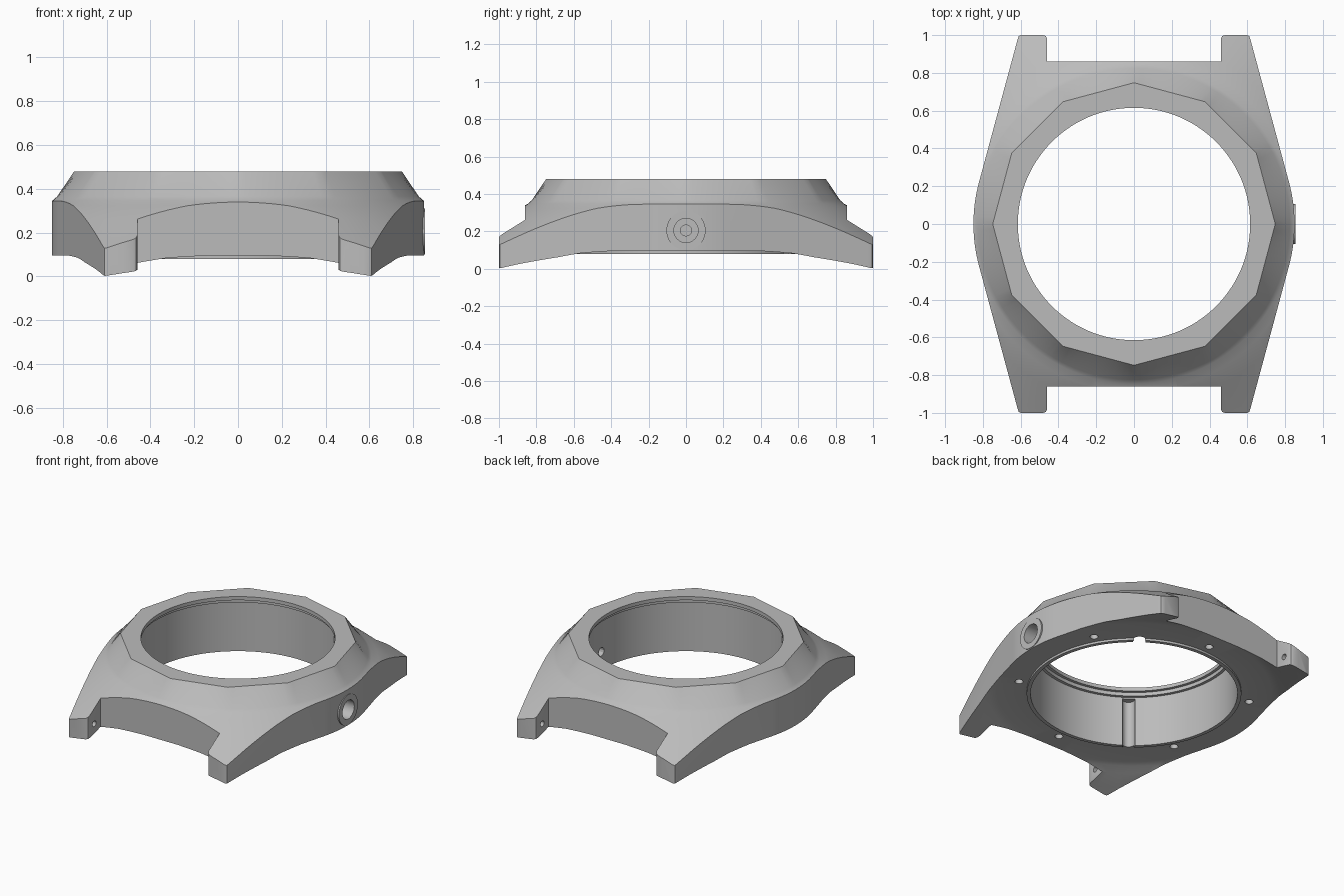
import bpy, bmesh, math
from mathutils import Matrix, Vector

cube = bpy.data.objects.get("Cube")
if cube:
    bpy.data.objects.remove(cube, do_unlink=True)

steel = bpy.data.materials.new("brushed_grey")
steel.use_nodes = True
GREY = (0.5, 0.5, 0.5, 1)
steel.diffuse_color = GREY
steel.node_tree.nodes["Principled BSDF"].inputs["Base Color"].default_value = GREY


def make_object(name, bm):
    bmesh.ops.recalc_face_normals(bm, faces=bm.faces)
    mesh = bpy.data.meshes.new(name)
    bm.to_mesh(mesh)
    bm.free()
    obj = bpy.data.objects.new(name, mesh)
    bpy.context.collection.objects.link(obj)
    return obj


def lathe(name, profile, steps=144):
    """Closed profile of (radius, z, sides); sides > 0 gives a polygonal ring."""
    bm = bmesh.new()
    rings = []
    for i in range(steps):
        a = math.tau * i / steps
        ring = []
        for r, z, sides in profile:
            if sides:
                half = math.pi / sides
                r *= math.cos(half) / math.cos(a % (2 * half) - half)
            ring.append(bm.verts.new((r * math.cos(a), r * math.sin(a), z)))
        rings.append(ring)
    n = len(profile)
    for i in range(steps):
        a, b = rings[i], rings[(i + 1) % steps]
        for j in range(n):
            k = (j + 1) % n
            bm.faces.new((a[j], b[j], b[k], a[k]))
    return make_object(name, bm)


def prism(name, outline, z0, z1):
    bm = bmesh.new()
    face = bm.faces.new([bm.verts.new((x, y, z0)) for x, y in outline])
    new = bmesh.ops.extrude_face_region(bm, geom=[face])["geom"]
    top = [v for v in new if isinstance(v, bmesh.types.BMVert)]
    bmesh.ops.translate(bm, verts=top, vec=(0, 0, z1 - z0))
    return make_object(name, bm)


def rod(name, start, end, radius, sides=24):
    start, end = Vector(start), Vector(end)
    axis = end - start
    turn = axis.to_track_quat("Z", "Y").to_matrix().to_4x4()
    bm = bmesh.new()
    bmesh.ops.create_cone(bm, cap_ends=True, segments=sides, radius1=radius,
                          radius2=radius, depth=axis.length,
                          matrix=Matrix.Translation((start + end) / 2) @ turn)
    return make_object(name, bm)


def combine(obj, tool, operation):
    mod = obj.modifiers.new("shape", "BOOLEAN")
    mod.object, mod.operation, mod.solver = tool, operation, "EXACT"
    bpy.context.view_layer.objects.active = obj
    bpy.ops.object.modifier_apply(modifier=mod.name)
    bpy.data.objects.remove(tool, do_unlink=True)


# Turned section: underside, sloping lug tops, twelve-sided bezel, stepped bore
case = lathe("watch_case", [
    (0.655, 0.08, 0), (0.68, 0.08, 0), (0.68, 0.095, 0), (0.87, 0.095, 0),
    (0.92, 0.084, 0), (0.975, 0.062, 0), (1.1, 0.025, 0), (1.17, 0.002, 0),
    (1.3, -0.04, 0), (1.3, 0.04, 0), (1.1, 0.175, 0), (0.975, 0.262, 0),
    (0.89, 0.323, 0), (0.845, 0.348, 0), (0.825, 0.366, 0),
    (0.748, 0.48, 12), (0.615, 0.48, 0), (0.615, 0.455, 0),
    (0.635, 0.455, 0), (0.635, 0.43, 0), (0.655, 0.43, 0)])

# Plan outline: round flanks running tangent into four tapered lugs
flank = [math.radians(1 + 2 * i) for i in range(8)]
quarter = [(0.85 * math.cos(a), 0.85 * math.sin(a)) for a in flank]
quarter += [(0.615, 0.982), (0.61, 0.995), (0.598, 1), (0.48, 1),
            (0.466, 0.994), (0.46, 0.98), (0.46, 0.86)]
back = quarter + [(-x, y) for x, y in reversed(quarter)]
outline = back + [(x, -y) for x, y in reversed(back)]
combine(case, prism("plan_outline", outline, -0.2, 0.7), "INTERSECT")

# Crown seat and stem tube on the left flank
combine(case, rod("crown_seat", (0.75, 0, 0.205), (0.854, 0, 0.205), 0.105, 40), "UNION")
combine(case, rod("crown_hole", (0.73, 0, 0.205), (0.95, 0, 0.205), 0.065, 32), "DIFFERENCE")
combine(case, rod("stem_hole", (0.58, 0, 0.205), (0.8, 0, 0.205), 0.03, 12), "DIFFERENCE")

# Six screw holes around the underside
for i in range(6):
    a = math.radians(30 + 60 * i)
    x, y = 0.74 * math.cos(a), 0.74 * math.sin(a)
    combine(case, rod("screw_hole", (x, y, -0.1), (x, y, 0.18), 0.026, 16), "DIFFERENCE")

# Two opposite upright grooves in the bore
for angle in (53, 233):
    a = math.radians(angle)
    x, y = 0.66 * math.cos(a), 0.66 * math.sin(a)
    combine(case, rod("bore_groove", (x, y, 0), (x, y, 0.42), 0.04), "DIFFERENCE")

# Strap bar holes in the inner lug faces
for sx in (-1, 1):
    for sy in (-1, 1):
        combine(case, rod("bar_hole", (sx * 0.4, sy * 0.93, 0.11),
                          (sx * 0.54, sy * 0.93, 0.11), 0.02, 16), "DIFFERENCE")

# Finish: one grey metal, smooth with crisp edges
case.data.materials.clear()
case.data.materials.append(steel)
for face in case.data.polygons:
    face.material_index = 0
bpy.ops.object.select_all(action="DESELECT")
case.select_set(True)
bpy.context.view_layer.objects.active = case
bpy.ops.object.shade_smooth_by_angle(angle=math.radians(28))
